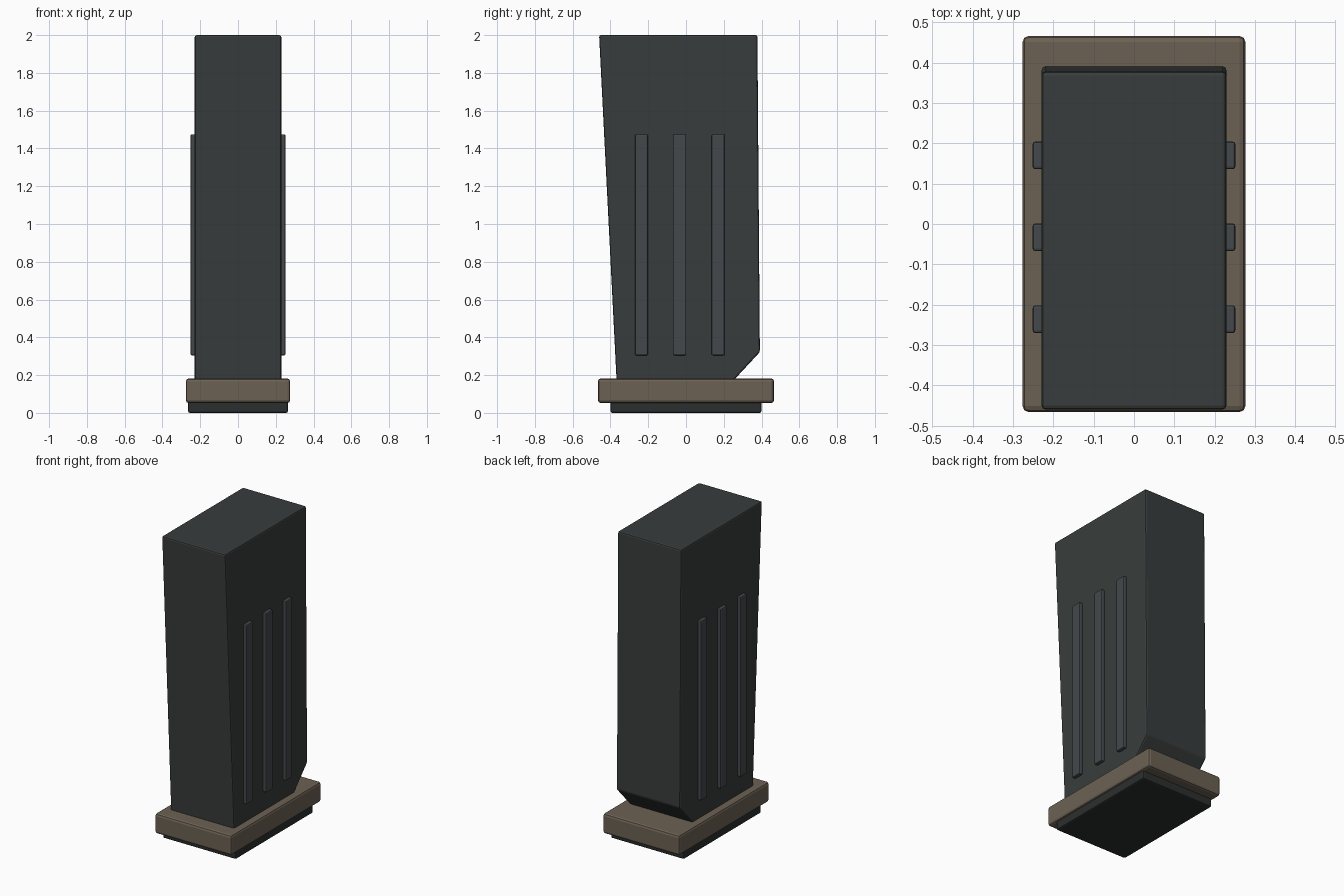
import bpy, bmesh

if "Cube" in bpy.data.objects:
    bpy.data.objects.remove(bpy.data.objects["Cube"])


def material(name, rgb):
    m = bpy.data.materials.new(name)
    m.diffuse_color = (*rgb, 1)
    m.use_nodes = True
    m.node_tree.nodes["Principled BSDF"].inputs["Base Color"].default_value = m.diffuse_color
    return m


DARK = material("dark_shell", (0.040, 0.046, 0.045))
RIB = material("rib_grey", (0.058, 0.065, 0.072))
TAN = material("tan_plate", (0.150, 0.120, 0.088))
BLACK = material("black_plate", (0.025, 0.028, 0.027))


def prism(name, profile, x0, x1, mat, bevel):
    """Extrude a (y, z) profile from x0 to x1 with softened edges."""
    bm = bmesh.new()
    face = bm.faces.new([bm.verts.new((x0, y, z)) for y, z in profile])
    ext = bmesh.ops.extrude_face_region(bm, geom=[face])["geom"]
    verts = [g for g in ext if isinstance(g, bmesh.types.BMVert)]
    bmesh.ops.translate(bm, vec=(x1 - x0, 0, 0), verts=verts)
    bmesh.ops.recalc_face_normals(bm, faces=bm.faces)
    me = bpy.data.meshes.new(name)
    bm.to_mesh(me)
    bm.free()
    me.materials.append(mat)
    ob = bpy.data.objects.new(name, me)
    bpy.context.collection.objects.link(ob)
    mod = ob.modifiers.new("soft_edges", "BEVEL")
    mod.width = bevel
    mod.segments = 2
    mod.limit_method = "ANGLE"
    mod.angle_limit = 0.4
    return ob


def box(name, x, y, z, mat, bevel):
    profile = [(y[0], z[0]), (y[1], z[0]), (y[1], z[1]), (y[0], z[1])]
    return prism(name, profile, x[0], x[1], mat, bevel)


# Tapered body with a chamfered lower back corner
prism("body", [(-0.366, 0.14), (0.222, 0.14), (0.391, 0.322),
               (0.378, 2.0), (-0.46, 2.0)], -0.229, 0.229, DARK, 0.01)

# Wide collar and the floor plate beneath it
box("base_collar", (-0.276, 0.276), (-0.466, 0.466), (0.052, 0.182), TAN, 0.015)
box("floor_plate", (-0.264, 0.264), (-0.40, 0.40), (0.0, 0.07), BLACK, 0.01)

# Raised side ribs, mirrored left and right
for i, y in enumerate((-0.236, -0.033, 0.170)):
    rib = box(f"side_rib_{i + 1}", (0.21, 0.251), (y - 0.034, y + 0.034),
              (0.305, 1.475), RIB, 0.006)
    rib.modifiers.new("mirror", "MIRROR")
